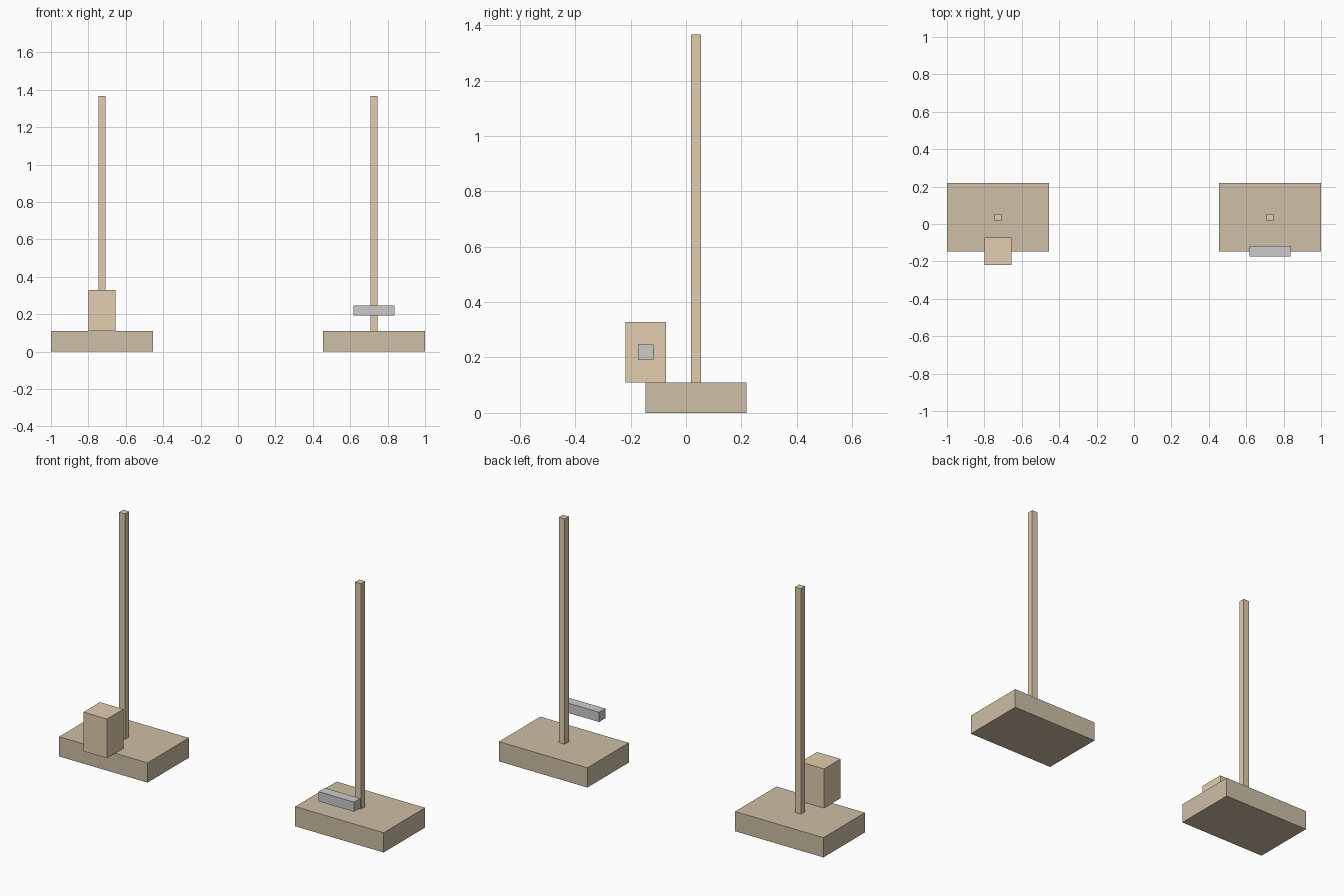
import bpy

if "Cube" in bpy.data.objects:
    bpy.data.objects.remove(bpy.data.objects["Cube"])


def material(name, rgb):
    m = bpy.data.materials.new(name)
    m.diffuse_color = (*rgb, 1)
    m.use_nodes = True
    m.node_tree.nodes["Principled BSDF"].inputs["Base Color"].default_value = m.diffuse_color
    return m


def box(name, x, y, z, mat=None):
    """Box spanning the given (min, max) ranges."""
    spans = (x, y, z)
    bpy.ops.mesh.primitive_cube_add(size=1, location=[(a + b) / 2 for a, b in spans])
    ob = bpy.context.object
    ob.name = name
    ob.scale = [b - a for a, b in spans]
    bpy.ops.object.transform_apply(location=False, rotation=False, scale=True)
    if mat:
        ob.data.materials.append(mat)
    return ob


dark_wood = material("dark_wood", (0.62, 0.52, 0.38))
light_wood = material("light_wood", (0.76, 0.61, 0.43))

CENTER = 0.7275   # x offset of each stand
BASE_TOP = 0.11

# Two matching stands: slab base with a slim upright post
for side, sx in (("left", -1), ("right", 1)):
    cx = sx * CENTER
    box(f"{side}_base", (cx - 0.2725, cx + 0.2725), (-0.146, 0.218), (0, BASE_TOP), dark_wood)
    box(f"{side}_post", (cx - 0.018, cx + 0.018), (0.018, 0.054), (BASE_TOP, 1.366), light_wood)

# Wooden block at the front edge of the left base
box("front_block", (-CENTER - 0.0725, -CENTER + 0.0725), (-0.218, -0.073),
    (BASE_TOP, 0.328), light_wood)

# Floating grey bar in front of the right post
box("handle_bar", (CENTER - 0.109, CENTER + 0.109), (-0.173, -0.118), (0.193, 0.247))
